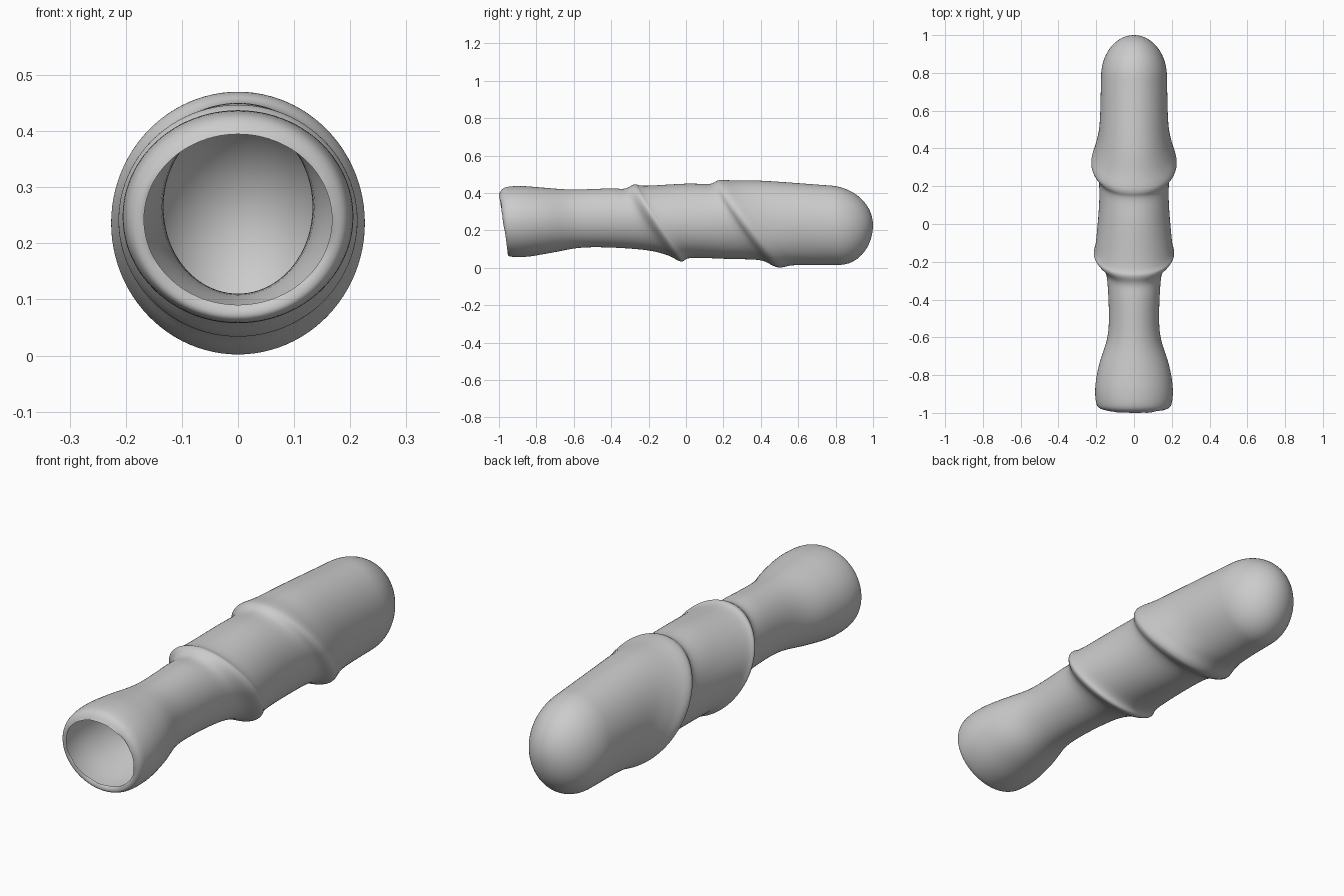
import bpy, bmesh, math, random

if "Cube" in bpy.data.objects:
    bpy.data.objects.remove(bpy.data.objects["Cube"])

random.seed(4)
SEG = 48

# Slanted cross-sections: y top, z top, y bottom, z bottom, half width
KEYS = [
    (-1.00, .395, -.95, .09, .168),     # open rim
    (-.97, .43, -.945, .061, .198),
    (-.88, .438, -.85, .059, .206),
    (-.76, .429, -.72, .08, .185),
    (-.61, .419, -.53, .11, .136),      # narrow waist
    (-.41, .425, -.24, .098, .139),
    (-.325, .424, -.10, .068, .158),
    (-.275, .448, -.025, .032, .212),   # first fold
    (-.22, .439, .025, .053, .203),
    (.00, .451, .23, .047, .185),
    (.125, .449, .395, .041, .189),
    (.165, .466, .465, .011, .22),      # second fold
    (.195, .471, .505, .001, .226),
    (.27, .467, .57, .013, .204),
    (.42, .466, .66, .014, .182),
    (.75, .442, .82, .015, .175),
]


def catmull(a, b, c, d, t):
    return [q + .5 * t * (r - p + t * (2 * p - 5 * q + 4 * r - s + t * (3 * (q - r) + s - p)))
            for p, q, r, s in zip(a, b, c, d)]


# Smooth stations between the keys
stations = []
n = len(KEYS)
for i in range(n - 1):
    a, d = KEYS[max(i - 1, 0)], KEYS[min(i + 2, n - 1)]
    for s in range(4):
        stations.append(catmull(a, KEYS[i], KEYS[i + 1], d, s / 4))

# Rounded tip as an elliptical cap
yt, zt, yb, zb, w = KEYS[-1]
zc = (zt + zb) / 2
for s in range(14):
    t = math.pi / 2 * s / 14
    up, out = math.sin(t), math.cos(t)
    stations.append((yt + (1 - yt) * up, zc + (zt - zc) * out,
                     yb + (1 - yb) * up, zc + (zb - zc) * out, w * out))

# Loft the open shell
bm = bmesh.new()
rings = []
for i, (yt, zt, yb, zb, w) in enumerate(stations):
    ring = []
    for k in range(SEG):
        a = 2 * math.pi * k / SEG
        f = (1 - math.cos(a)) / 2
        y = yt + (yb - yt) * f ** 1.15
        if i == 0:                      # ragged rim edge
            y += random.uniform(-.002, .006)
        ring.append(bm.verts.new((w * math.sin(a), y, zt + (zb - zt) * f)))
    rings.append(ring)
for r0, r1 in zip(rings, rings[1:]):
    for k in range(SEG):
        j = (k + 1) % SEG
        bm.faces.new((r0[k], r0[j], r1[j], r1[k]))
tip = bm.verts.new((0, 1.0, zc))
for k in range(SEG):
    bm.faces.new((rings[-1][k], rings[-1][(k + 1) % SEG], tip))

# Make sure the shell faces outward
bmesh.ops.recalc_face_normals(bm, faces=bm.faces)
bm.normal_update()
side = max(bm.faces, key=lambda f: f.calc_center_median().x)
if side.normal.x < 0:
    bmesh.ops.reverse_faces(bm, faces=bm.faces)

mesh = bpy.data.meshes.new("folded_tube")
bm.to_mesh(mesh)
bm.free()
mesh.polygons.foreach_set("use_smooth", [True] * len(mesh.polygons))
tube = bpy.data.objects.new("folded_tube", mesh)
bpy.context.collection.objects.link(tube)
sub = tube.modifiers.new("smooth", 'SUBSURF')
sub.levels = sub.render_levels = 1
